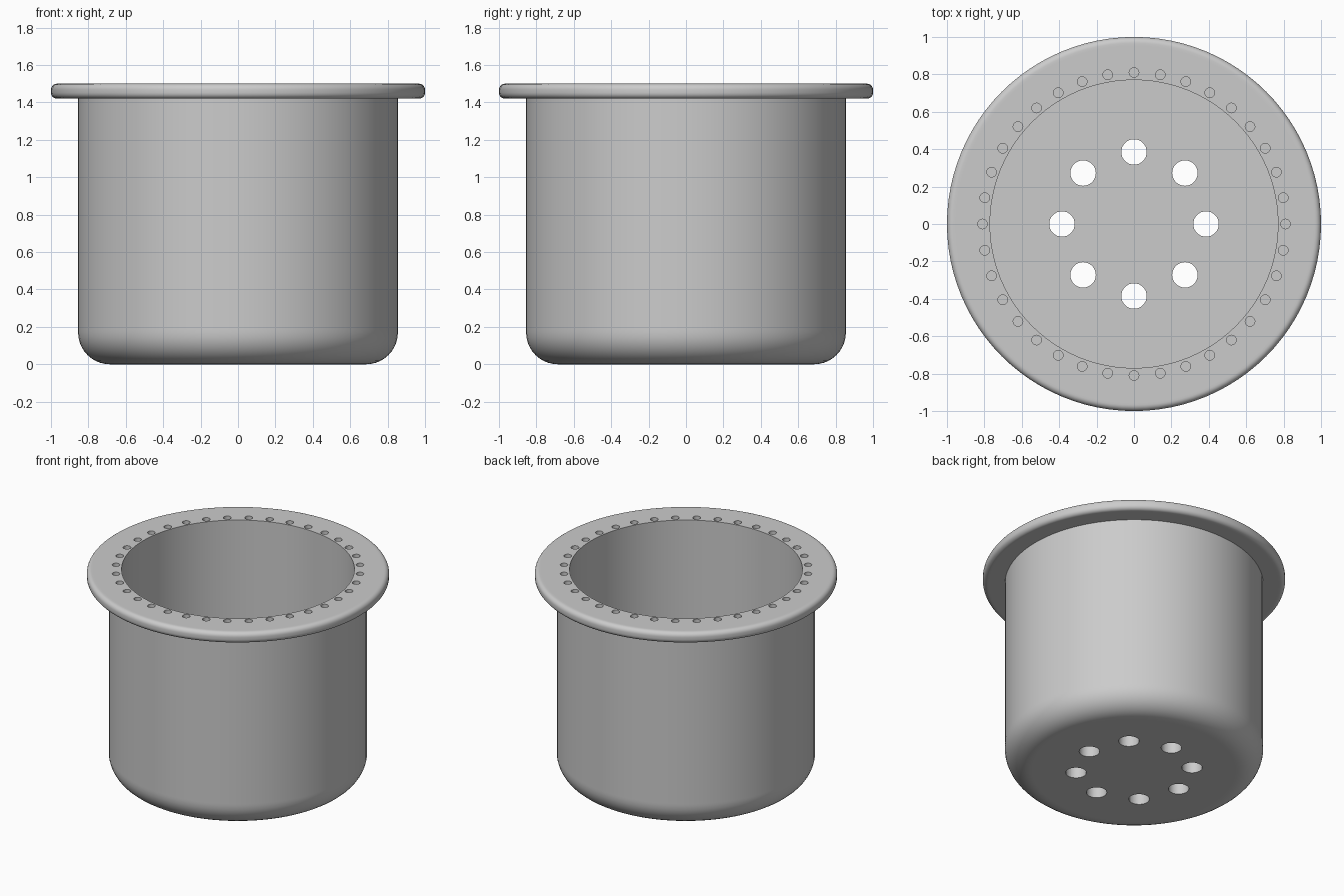
import bpy, bmesh, math
from mathutils import Matrix

if "Cube" in bpy.data.objects:
    bpy.data.objects.remove(bpy.data.objects["Cube"])

SEGMENTS = 96

grey = bpy.data.materials.new("plain grey")
grey.diffuse_color = (0.6, 0.6, 0.6, 1)
grey.use_nodes = True
grey.node_tree.nodes["Principled BSDF"].inputs["Base Color"].default_value = grey.diffuse_color


def arc(cx, cz, r, start, end, steps):
    """Points (radius, height) along a rounded corner."""
    out = []
    for i in range(steps + 1):
        a = math.radians(start + (end - start) * i / steps)
        out.append((cx + r * math.cos(a), cz + r * math.sin(a)))
    return out


def make_object(name, bm):
    bmesh.ops.recalc_face_normals(bm, faces=bm.faces)
    mesh = bpy.data.meshes.new(name)
    bm.to_mesh(mesh)
    bm.free()
    obj = bpy.data.objects.new(name, mesh)
    bpy.context.collection.objects.link(obj)
    mesh.materials.append(grey)
    return obj


def lathe(name, profile):
    """Spin a profile whose two ends lie on the z axis."""
    bm = bmesh.new()
    rings = []
    for r, z in profile:
        if r < 1e-6:
            rings.append([bm.verts.new((0, 0, z))])
        else:
            rings.append([bm.verts.new((r * math.cos(2 * math.pi * i / SEGMENTS),
                                        r * math.sin(2 * math.pi * i / SEGMENTS), z))
                          for i in range(SEGMENTS)])
    for a, b in zip(rings, rings[1:]):
        for i in range(SEGMENTS):
            j = (i + 1) % SEGMENTS
            quad = [a[i % len(a)], a[j % len(a)], b[j % len(b)], b[i % len(b)]]
            bm.faces.new(list(dict.fromkeys(quad)))
    return make_object(name, bm)


def drill(target, name, count, ring, radius, z0, z1, sides):
    """Cut a ring of round vertical holes into the target."""
    bm = bmesh.new()
    for i in range(count):
        a = 2 * math.pi * i / count
        place = Matrix.Translation((ring * math.cos(a), ring * math.sin(a), (z0 + z1) / 2))
        bmesh.ops.create_cone(bm, cap_ends=True, segments=sides, radius1=radius,
                              radius2=radius, depth=z1 - z0, matrix=place)
    cutter = make_object(name, bm)
    cutter.hide_render = True
    mod = target.modifiers.new(name, 'BOOLEAN')
    mod.operation = 'DIFFERENCE'
    mod.solver = 'EXACT'
    mod.object = cutter
    bpy.context.view_layer.objects.active = target
    bpy.ops.object.modifier_apply(modifier=mod.name)
    bpy.data.objects.remove(cutter, do_unlink=True)


# Pot: rounded base, straight wall, flanged rim, square-cornered inside
profile = [(0, 0), (0.67, 0)]
profile += arc(0.685, 0.17, 0.17, -90, 0, 10)
profile += [(0.855, 0.185), (0.855, 1.42), (0.955, 1.42)]
profile += arc(0.968, 1.452, 0.032, -90, 0, 6)
profile += arc(0.968, 1.468, 0.032, 0, 90, 6)
profile += [(0.955, 1.5), (0.77, 1.5), (0.77, 0.085), (0, 0.085)]
pot = lathe("pot", profile)

# Drainage holes through the floor and blind holes around the rim
drill(pot, "drainage_holes", 8, 0.385, 0.068, -0.1, 0.2, 32)
drill(pot, "rim_holes", 36, 0.81, 0.026, 1.42, 1.6, 16)

# Smooth curves with crisp edges
bpy.ops.object.select_all(action='DESELECT')
pot.select_set(True)
bpy.context.view_layer.objects.active = pot
bpy.ops.object.shade_smooth_by_angle(angle=math.radians(30))
